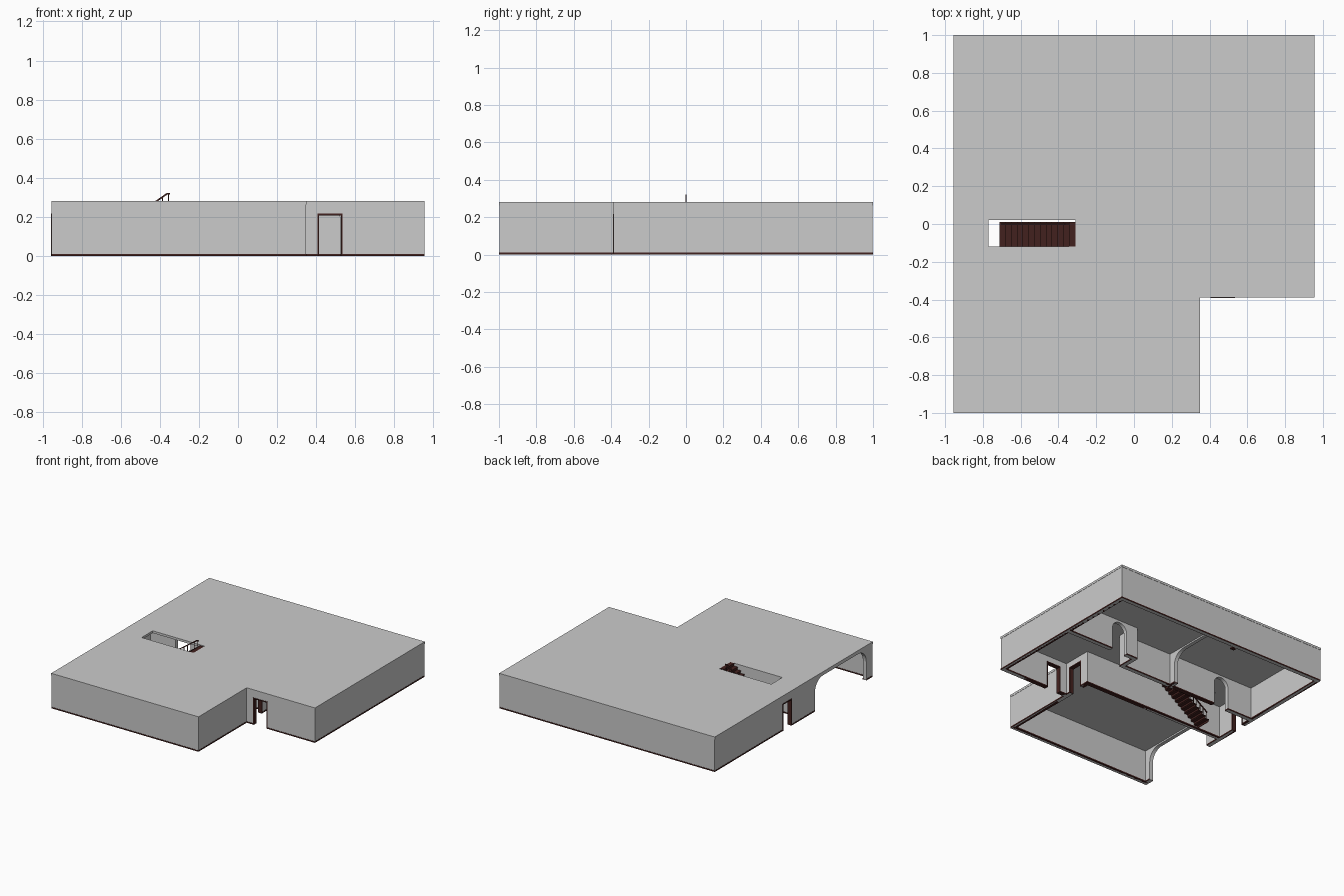
import bpy, bmesh, math

if "Cube" in bpy.data.objects:
    bpy.data.objects.remove(bpy.data.objects["Cube"])

H, SLAB, T = 0.28, 0.018, 0.03
CEIL = H - SLAB
dark = bpy.data.materials.new("dark_wood")
dark.diffuse_color = (0.055, 0.015, 0.013, 1)
dark.use_nodes = True
dark.node_tree.nodes["Principled BSDF"].inputs["Base Color"].default_value = dark.diffuse_color


def finish(name, bm, mat=None):
    bmesh.ops.recalc_face_normals(bm, faces=bm.faces)
    me = bpy.data.meshes.new(name)
    bm.to_mesh(me)
    bm.free()
    ob = bpy.data.objects.new(name, me)
    bpy.context.collection.objects.link(ob)
    if mat:
        me.materials.append(mat)
    return ob


def prism(name, pts, vec, mat=None):
    bm = bmesh.new()
    f = bm.faces.new([bm.verts.new(p) for p in pts])
    r = bmesh.ops.extrude_face_region(bm, geom=[f])
    bmesh.ops.translate(bm, vec=vec, verts=[g for g in r["geom"] if isinstance(g, bmesh.types.BMVert)])
    bmesh.ops.triangulate(bm, faces=[f for f in bm.faces if len(f.verts) > 4])
    return finish(name, bm, mat)


def box(name, x0, x1, y0, y1, z0, z1, mat=None):
    return prism(name, [(x0, y0, z0), (x1, y0, z0), (x1, y1, z0), (x0, y1, z0)], (0, 0, z1 - z0), mat)


def wall(name, axis, pos, a, b, openings=()):
    """Wall running along axis, with openings (start, end, height, corner radius, framed)."""
    def place(s, z, off=0):
        return (s, pos + off, z) if axis == 'x' else (pos + off, s, z)

    def depth(d):
        return (0, d, 0) if axis == 'x' else (d, 0, 0)

    prof, runs, start = [(a, 0)], [], a
    for s, e, h, r, framed in openings:
        prof.append((s, 0))
        if r:
            n = 10
            for i in range(n + 1):
                t = math.pi / 2 * i / n
                prof.append((s + r - r * math.cos(t), h - r + r * math.sin(t)))
            for i in range(n + 1):
                t = math.pi / 2 * i / n
                if i or e - s > 2 * r + 1e-4:
                    prof.append((e - r + r * math.sin(t), h - r + r * math.cos(t)))
        else:
            prof += [(s, h), (e, h)]
        prof.append((e, 0))
        runs.append((start, s))
        start = e
        # Door casing
        if framed:
            w = 0.008
            out = [(s - w / 2, 0), (s - w / 2, h + w / 2), (e + w / 2, h + w / 2), (e + w / 2, 0),
                   (e - w / 2, 0), (e - w / 2, h - w / 2), (s + w / 2, h - w / 2), (s + w / 2, 0)]
            prism(name + "_door_frame", [place(u, z, -0.003) for u, z in out], depth(T + 0.006), dark)
    prof += [(b, 0), (b, CEIL), (a, CEIL)]
    prism(name, [place(u, z) for u, z in prof], depth(T))
    # Skirting along the foot
    runs.append((start, b))
    for s, e in runs:
        pts = [place(s, 0, -0.002), place(e, 0, -0.002), place(e, 0, T + 0.002), place(s, 0, T + 0.002)]
        prism(name + "_skirting", pts, (0, 0, 0.01), dark)


# Roof slab with stairwell cut out
outline = [(-0.955, -1), (0.35, -1), (0.35, -0.39), (0.955, -0.39), (0.955, 1), (-0.955, 1)]
roof = prism("roof_slab", [(x, y, CEIL) for x, y in outline], (0, 0, SLAB))
cutter = box("stairwell_cutter", -0.77, -0.31, -0.12, 0.02, 0.2, 0.4)
cutter.hide_render = True
cutter.hide_viewport = True
mod = roof.modifiers.new("stairwell", 'BOOLEAN')
mod.object = cutter
mod.solver = 'EXACT'

# Outer walls
E = 0.002
L, R, F, B = -0.955 + E, 0.955 - E, -1 + E, 1 - E
wall("back_wall", 'x', B - T, L, R)
wall("right_wall", 'y', R - T, -0.39 + E, B)
wall("entry_wall", 'x', -0.39 + E, 0.35 - T, R, [(0.41, 0.53, 0.212, 0, True)])
wall("front_wall", 'x', F, L, 0.35 - E)
wall("left_wall", 'y', L, F, B,
     [(-0.92, -0.27, 0.25, 0.1, False), (0.025, 0.135, 0.212, 0, True)])

# Inner walls
wall("front_room_side_wall", 'y', 0.35 - E - T, F, -0.12, [(-0.32, -0.195, 0.212, 0, True)])
wall("front_room_back_wall", 'x', -0.15, L, 0.35 - E)
wall("hall_arch_wall", 'x', 0.35, 0.285, R, [(0.39, 0.525, 0.245, 0.0675, False)])
wall("hall_jog_wall", 'y', 0.285, 0.21, 0.38)
wall("passage_arch_wall", 'x', 0.21, L, 0.315, [(-0.70, -0.57, 0.245, 0.065, False)])
wall("back_room_divider", 'y', -0.175, 0.21, B, [(0.29, 0.93, 0.25, 0.1, False)])

# Staircase: treads and risers
N, X0, X1 = 13, -0.71, -0.31
run, rise = (X1 - X0) / N, H / N
for i in range(N):
    x, z = X0 + i * run, (i + 1) * rise
    box("tread", x - 0.003, x + run, -0.12, 0.01, z - 0.006, z, dark)
    box("riser", x, x + 0.004, -0.118, 0.008, z - rise, z - 0.006, dark)

# Balusters and handrail
for i in range(0, N - 1):
    x, z = X0 + (i + 0.5) * run, (i + 1) * rise
    box("baluster", x - 0.002, x + 0.002, -0.002, 0.002, z, z + 0.064, dark)
xa, xb = X0 + 0.3 * run, X0 + 11.3 * run
za, zb = 0.085, 0.085 + 11 * rise
rail = [(xa, za - 0.008), (xb, zb - 0.008), (xb + 0.015, zb - 0.008),
        (xb + 0.015, zb), (xb - 0.003, zb), (xa, za)]
prism("handrail", [(x, -0.004, z) for x, z in rail], (0, 0.008, 0), dark)
